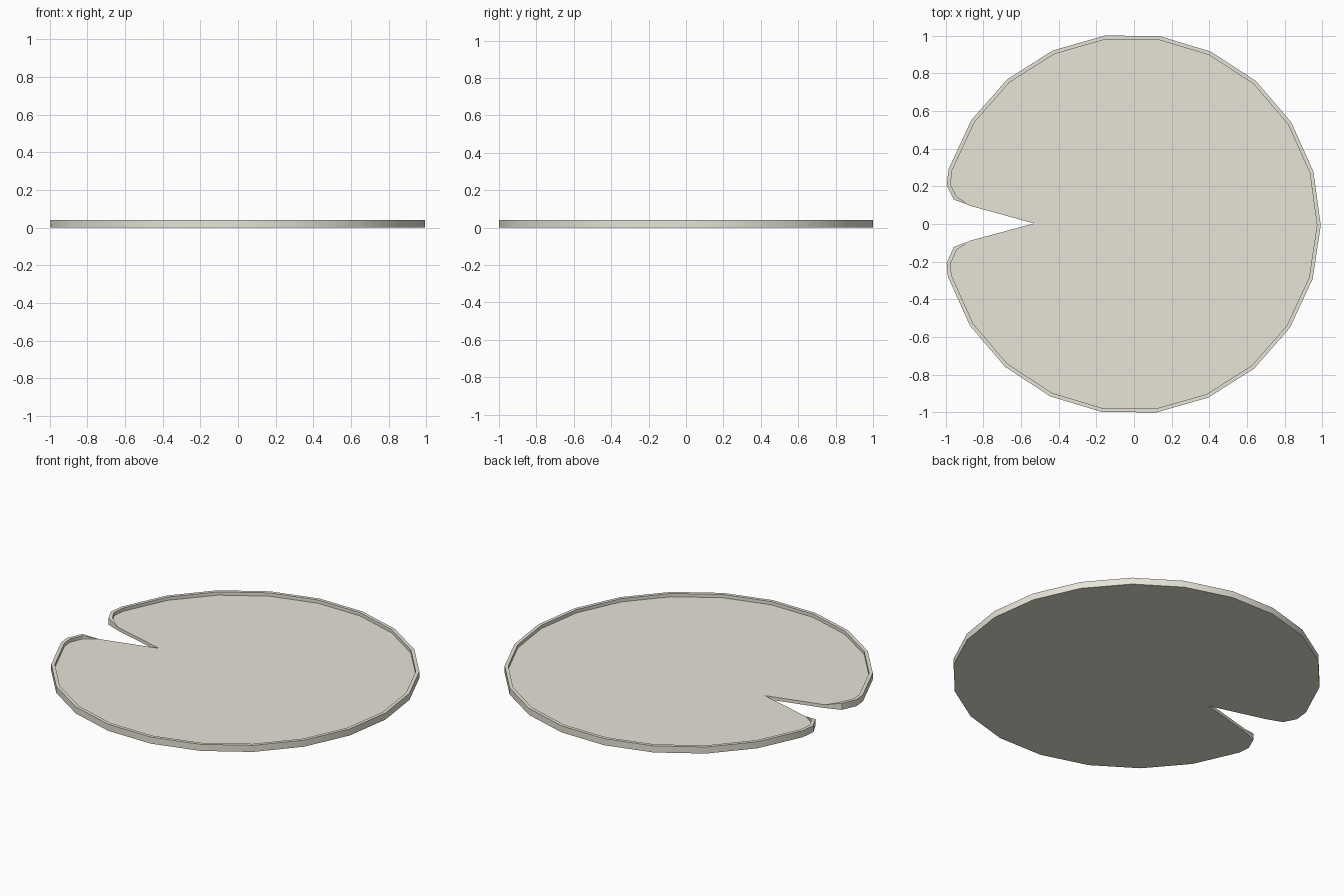
import bpy, bmesh, math
from mathutils import Vector

if "Cube" in bpy.data.objects:
    bpy.data.objects.remove(bpy.data.objects["Cube"])

SIDES, R, CX = 22, 1.01, -0.018
RIM, FLOOR, WIDTH = 0.04, 0.02, 0.02

# Outline: 22-sided disc, with the vertex at -x replaced by a notch
def ring(k):
    a = math.tau * k / SIDES - math.radians(0.4)
    return Vector((CX + R * math.cos(a), R * math.sin(a)))

lower = [Vector(p) for p in ((-0.865, -0.087), (-0.957, -0.122), (-0.995, -0.208))]
upper = [Vector(p) for p in ((-0.995, 0.205), (-0.957, 0.13), (-0.865, 0.095))]
outline = lower + [ring(k) for k in range(-10, 11)] + upper
apex = Vector((-0.53, 0.003))

# Mitred inward offset for the rim's inner edge
def inset(i):
    p = outline[i]
    d0 = (p - outline[i - 1]).normalized()
    d1 = (outline[i + 1] - p).normalized()
    n0, n1 = Vector((-d0.y, d0.x)), Vector((-d1.y, d1.x))
    m = (n0 + n1).normalized()
    return p + m * WIDTH / m.dot(n0)

bm = bmesh.new()
def vert(p, z):
    return bm.verts.new((p.x, p.y, z))

last = len(outline) - 1
bottom = [vert(p, 0) for p in outline]
# The rim slopes down to the leaf surface at each end of the notch
top = [vert(p, FLOOR if i in (0, last) else RIM) for i, p in enumerate(outline)]
inner = [top[0]] + [vert(inset(i), RIM) for i in range(1, last)] + [top[last]]
floor = [top[0]] + [vert(inset(i), FLOOR) for i in range(1, last)] + [top[last]]
tip_low, tip_high = vert(apex, 0), vert(apex, FLOOR)

def face(*vs):
    bm.faces.new(list(dict.fromkeys(vs)))

# Outer wall, rim top and inner wall
for i in range(last):
    j = i + 1
    face(bottom[i], bottom[j], top[j], top[i])
    face(top[i], top[j], inner[j], inner[i])
    face(inner[i], inner[j], floor[j], floor[i])

# Notch walls, leaf surface and underside
face(tip_low, bottom[0], top[0], tip_high)
face(bottom[last], tip_low, tip_high, top[last])
face(*floor, tip_high)
face(tip_low, *reversed(bottom))
bmesh.ops.recalc_face_normals(bm, faces=bm.faces)

mesh = bpy.data.meshes.new("lily_pad")
bm.to_mesh(mesh)
bm.free()
pad = bpy.data.objects.new("lily_pad", mesh)
bpy.context.collection.objects.link(pad)

# Pale cream colour, smooth around the walls
mat = bpy.data.materials.new("cream")
mat.diffuse_color = (0.8, 0.78, 0.68, 1)
mat.use_nodes = True
mat.node_tree.nodes["Principled BSDF"].inputs["Base Color"].default_value = mat.diffuse_color
mesh.materials.append(mat)
bpy.context.view_layer.objects.active = pad
pad.select_set(True)
bpy.ops.object.shade_smooth_by_angle(angle=math.radians(30))
